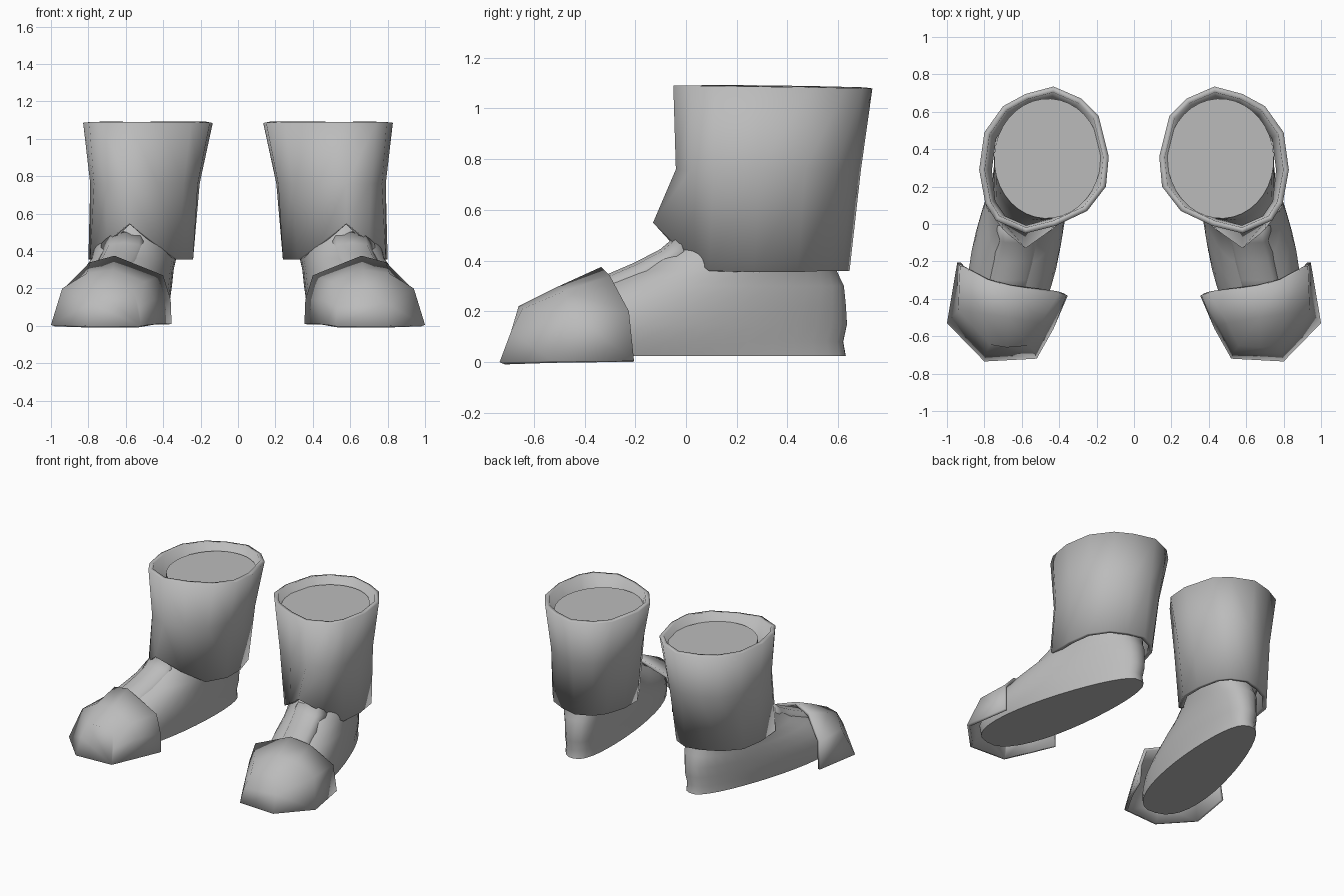
import bpy
import math
from mathutils import Vector

cube = bpy.data.objects.get("Cube")
if cube:
    bpy.data.objects.remove(cube, do_unlink=True)

grey = bpy.data.materials.new("armour grey")
grey.use_nodes = True
COLOUR = (0.5, 0.5, 0.5, 1)
grey.diffuse_color = COLOUR
grey.node_tree.nodes["Principled BSDF"].inputs["Base Color"].default_value = COLOUR


def loft(name, rows, closed=True, caps=(), shell=0, angle=50):
    """Skin a list of point rows, then mirror the part to make the pair."""
    n = len(rows[0])
    verts = [p for row in rows for p in row]
    faces = []
    for r in range(len(rows) - 1):
        for i in range(n if closed else n - 1):
            j = (i + 1) % n
            faces.append((r * n + n + i, r * n + n + j, r * n + j, r * n + i))
    if "first" in caps:
        faces.append(tuple(range(n)))
    if "last" in caps:
        faces.append(tuple(reversed(range(len(verts) - n, len(verts)))))
    mesh = bpy.data.meshes.new(name)
    mesh.from_pydata(verts, [], faces)
    mesh.materials.append(grey)
    obj = bpy.data.objects.new(name, mesh)
    bpy.context.collection.objects.link(obj)
    if shell:
        solid = obj.modifiers.new("Thickness", "SOLIDIFY")
        solid.thickness = shell
        solid.offset = -1
        solid.use_even_offset = True
    mirror = obj.modifiers.new("Pair", "MIRROR")
    mirror.use_mirror_merge = False
    bpy.ops.object.select_all(action="DESELECT")
    obj.select_set(True)
    bpy.context.view_layer.objects.active = obj
    bpy.ops.object.shade_smooth_by_angle(angle=math.radians(angle))
    return obj


def egg(z, heel, front, heel_w, front_w, power=0.78, steps=36):
    """Egg-shaped horizontal outline; a lower power gives fuller sides."""
    a, b = Vector(heel), Vector(front)
    d = (b - a).normalized()
    side = Vector((-d.y, d.x))
    ring = []
    for i in range(steps):
        t = math.tau * i / steps
        u = (1 - math.cos(t)) / 2
        w = (heel_w + (front_w - heel_w) * u) * abs(math.sin(t)) ** power
        p = a.lerp(b, u) + side * math.copysign(w, math.sin(t))
        ring.append((p.x, p.y, z))
    return ring


# Boot: foot and leg in one body, flat sole and flat top
loft("boot", [
    egg(0.025, (.47, .63), (.73, -.65), .16, .25),
    egg(0.08, (.47, .62), (.74, -.65), .16, .27),
    egg(0.15, (.465, .635), (.73, -.6), .165, .28),
    egg(0.22, (.46, .63), (.71, -.5), .17, .27),
    egg(0.3, (.46, .62), (.68, -.36), .18, .245),
    egg(0.36, (.45, .59), (.65, -.22), .19, .22, .85),
    egg(0.45, (.45, .58), (.62, -.06), .22, .21, .9),
    egg(0.55, (.45, .59), (.59, -.01), .24, .22, .95),
    egg(0.75, (.455, .62), (.55, .02), .25, .24, 1),
    egg(1.03, (.445, .67), (.48, .03), .285, .285, 1),
], caps=("first", "last"))

# Shin guard: flared sleeve with a pointed notch over the instep
top = [(.43, .735), (.28, .67), (.19, .58), (.135, .36), (.15, .2),
       (.25, .07), (.42, -.01), (.58, -.05), (.74, .02), (.795, .11),
       (.828, .29), (.80, .49), (.70, .63), (.58, .695)]
middle = [(.44, .69), (.31, .635), (.245, .55), (.205, .36), (.215, .2),
          (.29, .07), (.43, 0), (.58, -.04), (.71, .02), (.77, .11),
          (.79, .29), (.765, .47), (.68, .59), (.57, .655)]
bottom = [(.45, .645, .36), (.34, .595, .36), (.28, .52, .36),
          (.24, .37, .355), (.24, .22, .355), (.32, .08, .355),
          (.44, -.03, .44), (.58, -.13, .55), (.70, -.03, .45),
          (.79, .09, .36), (.80, .27, .355), (.775, .44, .355),
          (.68, .56, .36), (.57, .615, .36)]
loft("shin_guard", [
    bottom,
    [(x, y, 0.76) for x, y in middle],
    [(x, y, 1.09 - 0.015 * max(y, 0)) for x, y in top],
][::-1], shell=0.03)

# Toe cap: faceted shell open at the back and underneath
arches = [
    [(.355, -.385, .01), (.36, -.38, .14), (.40, -.37, .27), (.66, -.335, .375),
     (.79, -.3, .34), (.93, -.225, .2), (.945, -.205, .005)],
    [(.43, -.56, .01), (.45, -.54, .14), (.50, -.53, .235), (.67, -.5, .3),
     (.81, -.48, .28), (.94, -.46, .2), (1, -.53, .005)],
    [(.52, -.72, 0), (.53, -.69, .1), (.56, -.65, .2), (.68, -.66, .22),
     (.77, -.645, .21), (.79, -.69, .12), (.8, -.735, 0)],
]
loft("toe_cap", arches, closed=False, caps=("last",), shell=0.022, angle=65)

# Tongue: raised strip running up the instep
spine = [(.69, -.42, .29), (.66, -.3, .345), (.635, -.2, .388),
         (.61, -.1, .44), (.6, -.03, .5)]
profile = [(.13, -.06), (.08, -.005), (0, .005), (-.08, -.005), (-.13, -.06)]
loft("tongue", [[(x + dx, y - dz / 3, z + dz) for dx, dz in profile]
                for x, y, z in spine], closed=False, shell=0.02)
